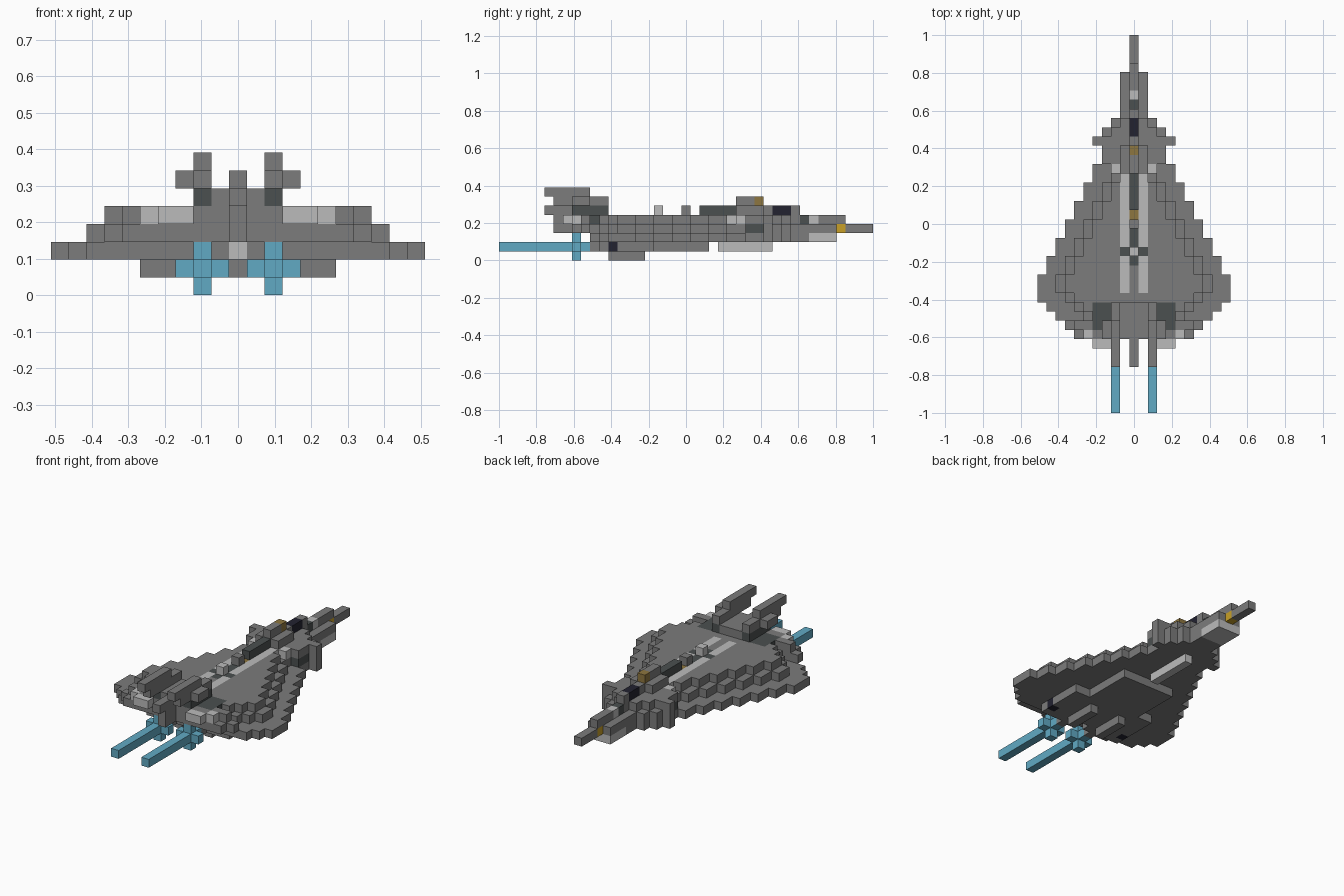
import bpy
import bmesh

cube = bpy.data.objects.get("Cube")
if cube:
    bpy.data.objects.remove(cube, do_unlink=True)

V = 2 / 41          # block size: 41 blocks from nose to flame tips
COLOURS = {
    "hull_grey": (0.2, 0.2, 0.2),
    "light_grey": (0.5, 0.5, 0.5),
    "dark_grey": (0.07, 0.08, 0.08),
    "cockpit_navy": (0.016, 0.016, 0.03),
    "flame_blue": (0.12, 0.4, 0.55),
    "sensor_yellow": (0.58, 0.35, 0.02),
    "bronze": (0.27, 0.18, 0.05),
}
NAMES = list(COLOURS)
MATS = []
for name, rgb in COLOURS.items():
    m = bpy.data.materials.new(name)
    m.use_nodes = True
    m.diffuse_color = (*rgb, 1)
    bsdf = m.node_tree.nodes["Principled BSDF"]
    bsdf.inputs["Base Color"].default_value = (*rgb, 1)
    bsdf.inputs["Roughness"].default_value = 0.8
    MATS.append(m)

cells = {}          # (x, y, z) block -> (part, colour)


def box(part, x, y, z, colour="hull_grey"):
    """Fill an inclusive block range on both sides; later boxes replace earlier."""
    for i in range(x[0], x[1] + 1):
        for j in range(y[0], y[1] + 1):
            for k in range(z[0], z[1] + 1):
                cells[i, j, k] = cells[-i, j, k] = (part, colour)


# Delta wing: three stepped layers
for j in range(-12, 7):
    half = min(10, 4 + (6 - j) // 2, 18 + j)
    upper = min(8, half - 2, 15 + j) if j >= -10 else half
    if j >= -10:
        box("wing", (0, half), (j, j), (2, 2))
    box("wing", (0, upper), (j, j), (3, 3))
    box("wing", (0, min(7, upper - 1)), (j, j), (4, 4))
box("wing", (3, 5), (-12, -12), (4, 4))
box("wing", (5, 5), (-12, -12), (4, 4), "light_grey")
box("wing", (3, 4), (-13, -13), (4, 4), "light_grey")
box("wing", (3, 4), (-11, -9), (4, 4), "dark_grey")

# Fuselage and nose
box("fuselage", (0, 1), (-10, 16), (2, 3))
box("fuselage", (0, 1), (-12, 11), (3, 4))
box("fuselage", (0, 0), (12, 17), (4, 4))
box("fuselage", (0, 0), (17, 20), (3, 3))
box("fuselage", (0, 1), (14, 16), (2, 2), "light_grey")
box("fuselage", (0, 0), (13, 13), (4, 4), "dark_grey")
box("fuselage", (0, 0), (14, 14), (4, 4), "light_grey")
box("fuselage", (0, 0), (17, 17), (3, 3), "sensor_yellow")
box("fuselage", (0, 0), (-10, -10), (2, 2), "light_grey")

# Shoulders and canards
for j, half in zip(range(7, 12), (3, 3, 4, 3, 2)):
    box("shoulder", (2, half), (j, j), (2, 3))
box("shoulder", (2, 2), (6, 10), (4, 4))
box("shoulder", (3, 3), (7, 8), (3, 3), "dark_grey")
box("shoulder", (3, 3), (7, 8), (4, 4))
box("canard", (3, 4), (9, 9), (3, 4))

# Spine with light side strips
box("spine", (1, 1), (-7, 6), (4, 4), "light_grey")
box("spine", (2, 2), (6, 6), (4, 4), "light_grey")
box("spine", (0, 0), (-4, -1), (4, 4), "dark_grey")
box("spine", (1, 1), (-3, -3), (4, 4), "dark_grey")
box("spine", (0, 0), (-3, -3), (5, 5), "light_grey")
box("spine", (0, 0), (0, 0), (5, 5))
box("spine", (0, 0), (1, 1), (4, 4), "bronze")
box("spine", (0, 0), (2, 5), (5, 5), "dark_grey")

# Cockpit
box("cockpit", (0, 1), (6, 8), (5, 5))
box("cockpit", (0, 0), (9, 12), (5, 5))
box("cockpit", (0, 0), (10, 11), (5, 5), "cockpit_navy")
box("cockpit", (0, 0), (6, 7), (6, 6))
box("cockpit", (0, 0), (8, 8), (6, 6), "bronze")

# Tail: raised deck, centre boom and twin fins
box("tail_deck", (0, 2), (-12, -8), (4, 4))
box("tail_deck", (0, 1), (-12, -9), (5, 5))
box("tail_deck", (2, 2), (-12, -9), (5, 5), "dark_grey")
box("tail_boom", (0, 0), (-14, -13), (3, 4))
box("tail_boom", (0, 0), (-15, -13), (5, 5))
box("tail_fin", (2, 2), (-14, -9), (6, 6))
box("tail_fin", (2, 2), (-15, -11), (7, 7))
box("tail_fin", (3, 3), (-12, -11), (6, 6))

# Belly, engines and pods
box("belly", (0, 0), (-8, 2), (1, 1))
box("belly", (0, 0), (4, 9), (1, 1), "light_grey")
box("engine", (1, 3), (-9, 2), (1, 1))
box("engine", (2, 2), (-10, -10), (1, 1))
box("engine", (2, 2), (-8, -5), (0, 0))
box("pod", (4, 5), (-8, -4), (1, 1))
box("pod", (5, 5), (-8, -8), (1, 1), "cockpit_navy")
box("pod", (4, 5), (-9, -9), (1, 1))

# Exhaust flames with a cross-shaped flare
box("flame", (2, 2), (-20, -11), (1, 1), "flame_blue")
box("flame", (1, 3), (-12, -12), (1, 1), "flame_blue")
box("flame", (2, 2), (-12, -12), (0, 2), "flame_blue")


def build(part):
    """Make one object from the exposed sides of a part's blocks."""
    bm = bmesh.new()
    for pos, (owner, colour) in cells.items():
        if owner != part:
            continue
        centre = (pos[0], pos[1], pos[2] + 0.5)
        for axis in range(3):
            for sign in (-1, 1):
                near = list(pos)
                near[axis] += sign
                if tuple(near) in cells:
                    continue
                u, w = (axis + 1) % 3, (axis + 2) % 3
                corners = []
                for a, b in ((-1, -1), (1, -1), (1, 1), (-1, 1))[::sign]:
                    p = list(centre)
                    p[axis] += sign / 2
                    p[u] += a / 2
                    p[w] += b / 2
                    corners.append(bm.verts.new([c * V for c in p]))
                bm.faces.new(corners).material_index = NAMES.index(colour)
    bmesh.ops.remove_doubles(bm, verts=bm.verts, dist=V / 100)
    mesh = bpy.data.meshes.new(part)
    bm.to_mesh(mesh)
    bm.free()
    for m in MATS:
        mesh.materials.append(m)
    bpy.context.collection.objects.link(bpy.data.objects.new(part, mesh))


for part in sorted({owner for owner, _ in cells.values()}):
    build(part)
